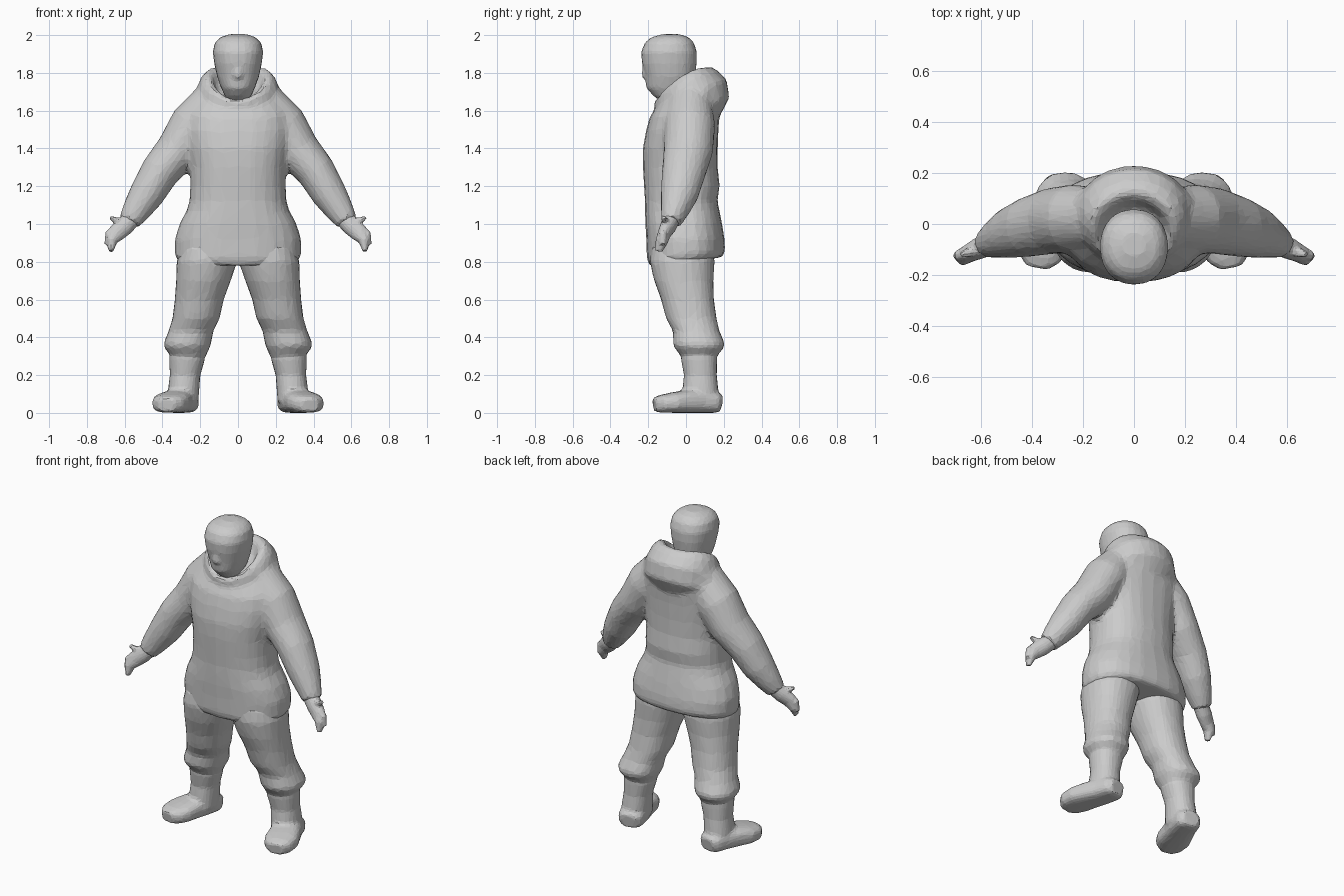
import bpy, bmesh, math
from mathutils import Vector

N = 24


def bridge(bm, rings):
    """Skin closed rings of points into a capped tube."""
    vs = [[bm.verts.new(p) for p in r] for r in rings]
    faces = [bm.faces.new(vs[0]), bm.faces.new(vs[-1])]
    for a, b in zip(vs, vs[1:]):
        for i in range(N):
            j = (i + 1) % N
            faces.append(bm.faces.new((a[i], a[j], b[j], b[i])))
    bmesh.ops.recalc_face_normals(bm, faces=faces)


def unit(i, power):
    t = 2 * math.pi * i / N
    c, s = math.cos(t), math.sin(t)
    return (math.copysign(abs(c) ** (2 / power), c),
            math.copysign(abs(s) ** (2 / power), s))


def stack(bm, stations, side=1, power=2.2):
    """Level rings: (cx, cy, z, rx, ry, slope along y, front/back drop)."""
    rings = []
    for st in stations:
        cx, cy, z, rx, ry, slope, drop = (tuple(st) + (0, 0))[:7]
        ring = []
        for i in range(N):
            u, v = unit(i, power)
            ring.append((side * (cx + rx * u), cy + ry * v,
                         z + slope * ry * v - drop * v * v))
        rings.append(ring)
    bridge(bm, rings)


def sweep(bm, stations, up, side=1, power=2):
    """Rings across a path: (x, y, z, width, thickness along up)."""
    pts = [Vector(s[:3]) for s in stations]
    rings = []
    for k, st in enumerate(stations):
        t = pts[min(k + 1, len(pts) - 1)] - pts[max(k - 1, 0)]
        u = t.cross(Vector(up)).normalized()
        v = u.cross(t).normalized()
        ring = []
        for i in range(N):
            a, b = unit(i, power)
            p = pts[k] + u * a * st[3] + v * b * st[4]
            ring.append((side * p.x, p.y, p.z))
        rings.append(ring)
    bridge(bm, rings)


def finish(name, bm, voxel, ratio, smooth=4):
    """Fuse the overlapping pieces, soften them, reduce to large flat faces."""
    me = bpy.data.meshes.new(name)
    bm.to_mesh(me)
    bm.free()
    ob = bpy.data.objects.new(name, me)
    bpy.context.collection.objects.link(ob)
    m = ob.modifiers.new("fuse", 'REMESH')
    m.mode = 'VOXEL'
    m.voxel_size = voxel
    m = ob.modifiers.new("soften", 'SMOOTH')
    m.factor = 0.5
    m.iterations = smooth
    m = ob.modifiers.new("reduce", 'DECIMATE')
    m.ratio = ratio
    return ob


# Jacket: body, hood resting on the back, two sleeves
bm = bmesh.new()
stack(bm, [
    (0, 0, .80, .315, .19, .12), (0, 0, .835, .335, .207, .1),
    (0, -.003, .92, .335, .207), (0, -.012, 1.0, .31, .203),
    (0, -.02, 1.07, .272, .197), (0, -.025, 1.12, .257, .192),
    (0, -.022, 1.2, .253, .2), (0, -.03, 1.3, .253, .198),
    (0, -.03, 1.4, .27, .198), (0, -.02, 1.5, .285, .192, .05),
    (0, -.005, 1.6, .28, .188, .2), (0, .005, 1.67, .245, .175, .4),
    (0, 0, 1.715, .20, .15, .5)], power=2.3)
stack(bm, [
    (0, .09, 1.53, .14, .08, .3), (0, .075, 1.6, .215, .155, .45),
    (0, .025, 1.69, .225, .19, .45, .01), (0, 0, 1.755, .205, .17, .5, .03),
    (0, -.02, 1.79, .172, .148, .62, .045),
    (0, -.025, 1.78, .14, .12, .62, .045),
    (0, -.03, 1.71, .115, .095, .5, .02)], power=2)
for s in (1, -1):
    sweep(bm, [
        (.14, .02, 1.63, .12, .12), (.235, .02, 1.52, .13, .135),
        (.32, .012, 1.385, .117, .13), (.415, -.012, 1.275, .103, .117),
        (.485, -.035, 1.155, .093, .10), (.54, -.06, 1.07, .075, .075),
        (.578, -.08, 1.01, .058, .055)], (0, 1, 0), s)
finish("jacket", bm, .016, .13)

# Head with neck, small nose and brow
bm = bmesh.new()
stack(bm, [
    (0, -.04, 1.58, .07, .08), (0, -.05, 1.65, .062, .085),
    (0, -.08, 1.68, .07, .095), (0, -.085, 1.72, .09, .125),
    (0, -.085, 1.78, .111, .132), (0, -.088, 1.85, .126, .145),
    (0, -.09, 1.91, .134, .148), (0, -.088, 1.96, .123, .13),
    (0, -.085, 1.988, .095, .1), (0, -.08, 2.005, .045, .045)])
sweep(bm, [(0, -.205, 1.86, .012, .015), (0, -.215, 1.81, .02, .02),
           (0, -.215, 1.785, .024, .022), (0, -.205, 1.775, .015, .015)],
      (0, 1, 0))
finish("head", bm, .012, .18, 3)

# Trousers gathered into a puff above the boots
bm = bmesh.new()
for s in (1, -1):
    stack(bm, [
        (.155, -.02, .88, .15, .165), (.165, -.02, .8, .16, .172),
        (.183, -.012, .7, .145, .157), (.205, .008, .6, .13, .14),
        (.222, .028, .5, .125, .134), (.25, .055, .43, .119, .123),
        (.268, .068, .37, .126, .137), (.27, .07, .345, .122, .133),
        (.265, .068, .315, .1, .105), (.267, .07, .27, .085, .085)], s)
finish("trousers", bm, .016, .13)

for s, tag in ((1, "left"), (-1, "right")):
    # Boot: shaft and turned-out foot
    bm = bmesh.new()
    stack(bm, [
        (.267, .068, .34, .095, .098), (.27, .07, .28, .094, .096),
        (.28, .076, .2, .081, .087), (.288, .076, .12, .083, .095),
        (.292, .075, .06, .083, .1)], s)
    sweep(bm, [
        (.275, .185, .05, .05, .045), (.28, .155, .055, .077, .055),
        (.30, .08, .06, .084, .06), (.33, 0, .06, .092, .06),
        (.355, -.07, .054, .1, .054), (.372, -.13, .048, .085, .047),
        (.38, -.168, .042, .045, .038)], (0, 0, 1), s, 2.8)
    finish(tag + "_boot", bm, .012, .15, 3)

    # Hand: palm with fingers, outer finger and raised thumb
    bm = bmesh.new()
    sweep(bm, [
        (.55, -.07, 1.04, .048, .045), (.605, -.095, .985, .05, .042),
        (.645, -.115, .95, .047, .034), (.67, -.128, .91, .031, .034),
        (.672, -.145, .855, .012, .018)], (0, 1, 0), s)
    sweep(bm, [
        (.64, -.115, .97, .034, .026), (.685, -.122, .945, .021, .022),
        (.697, -.125, .89, .011, .014)], (0, 1, 0), s)
    sweep(bm, [
        (.59, -.09, 1.01, .032, .026), (.64, -.11, 1.015, .019, .02),
        (.676, -.12, 1.035, .01, .012)], (0, 1, 0), s)
    finish(tag + "_hand", bm, .007, .12, 2)
